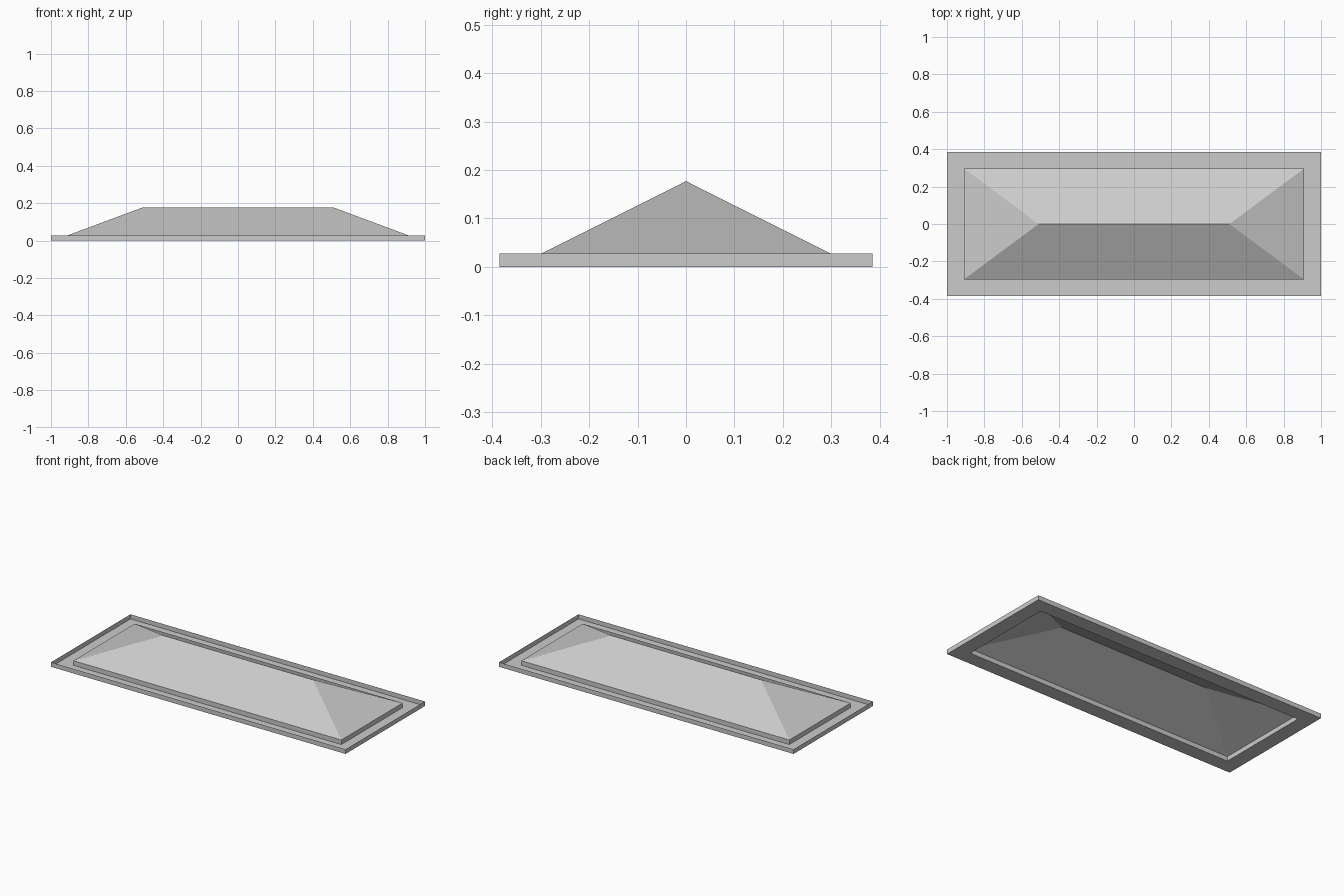
import bpy
import bmesh

if "Cube" in bpy.data.objects:
    bpy.data.objects.remove(bpy.data.objects["Cube"])

OUT_X, OUT_Y = 1.0, 0.385      # outer flange half size
IN_X, IN_Y = 0.91, 0.297       # roof base half size
RIM_Z, RIDGE_X, RIDGE_Z = 0.028, 0.51, 0.177

grey = bpy.data.materials.new("light_grey")
grey.diffuse_color = (0.6, 0.6, 0.6, 1.0)
grey.use_nodes = True
grey.node_tree.nodes["Principled BSDF"].inputs["Base Color"].default_value = grey.diffuse_color


def loop(bm, hx, hy, z):
    """Counter-clockwise rectangle of vertices."""
    return [bm.verts.new((sx * hx, sy * hy, z))
            for sx, sy in ((-1, -1), (1, -1), (1, 1), (-1, 1))]


def bridge(bm, a, b):
    """Four quads between two rectangles."""
    for i in range(4):
        j = (i + 1) % 4
        bm.faces.new((a[i], a[j], b[j], b[i]))


def finish(bm, name):
    mesh = bpy.data.meshes.new(name)
    bm.to_mesh(mesh)
    bm.free()
    mesh.materials.append(grey)
    bpy.context.collection.objects.link(bpy.data.objects.new(name, mesh))


# Shallow gutter: thin outer lip, flat floor and inner upstand
bm = bmesh.new()
lip = loop(bm, OUT_X, OUT_Y, RIM_Z)
floor_out = loop(bm, OUT_X, OUT_Y, 0)
floor_in = loop(bm, IN_X, IN_Y, 0)
upstand = loop(bm, IN_X, IN_Y, RIM_Z)
bridge(bm, floor_out, lip)
bridge(bm, floor_out, floor_in)
bridge(bm, floor_in, upstand)
finish(bm, "gutter")

# Hipped roof, open underneath
bm = bmesh.new()
a, b, c, d = loop(bm, IN_X, IN_Y, RIM_Z)
left = bm.verts.new((-RIDGE_X, 0, RIDGE_Z))
right = bm.verts.new((RIDGE_X, 0, RIDGE_Z))
for face in ((a, b, right, left), (b, c, right), (c, d, left, right), (d, a, left)):
    bm.faces.new(face)
finish(bm, "hipped_roof")
